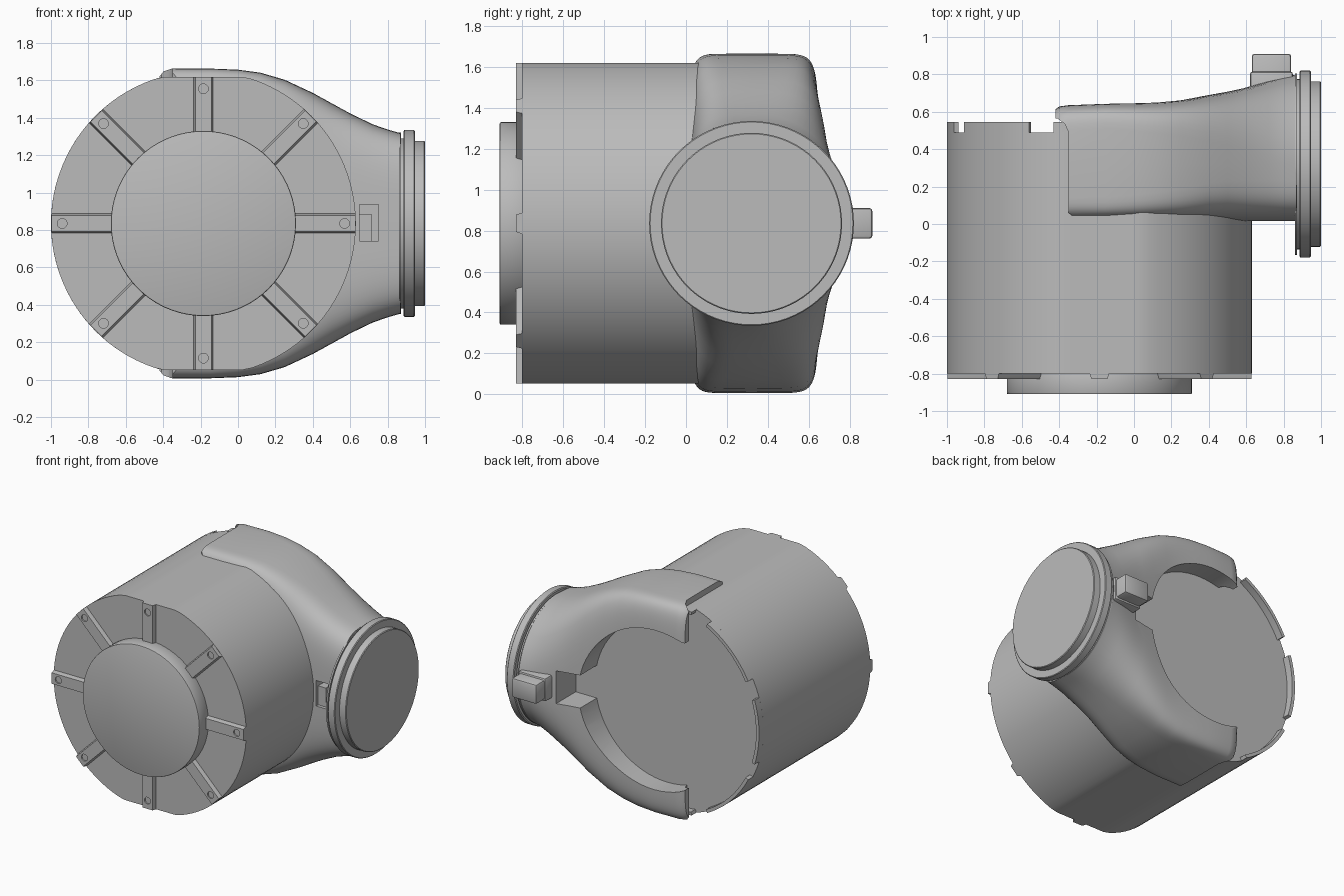
import bpy, bmesh
from math import sin, cos, pi, radians, copysign

if "Cube" in bpy.data.objects:
    bpy.data.objects.remove(bpy.data.objects["Cube"])

grey = bpy.data.materials.new("plain_grey")
grey.use_nodes = True
grey.diffuse_color = (0.5, 0.5, 0.5, 1)
grey.node_tree.nodes["Principled BSDF"].inputs["Base Color"].default_value = (0.5, 0.5, 0.5, 1)

CX, CZ = -0.185, 0.835      # drum axis
R, FLAT = 0.815, 0.783      # drum radius and flattened half height
OY = 0.32                   # outlet axis


def loft(name, rings, bevel=0, angle=35):
    """Skin a list of equal point rings and close both ends."""
    bm = bmesh.new()
    loops = [[bm.verts.new(p) for p in ring] for ring in rings]
    for a, b in zip(loops, loops[1:]):
        for i in range(len(a)):
            j = (i + 1) % len(a)
            bm.faces.new((a[i], a[j], b[j], b[i]))
    bm.faces.new(loops[0][::-1])
    bm.faces.new(loops[-1])
    bmesh.ops.recalc_face_normals(bm, faces=bm.faces)
    mesh = bpy.data.meshes.new(name)
    bm.to_mesh(mesh)
    bm.free()
    obj = bpy.data.objects.new(name, mesh)
    bpy.context.collection.objects.link(obj)
    mesh.materials.append(grey)
    bpy.ops.object.select_all(action='DESELECT')
    bpy.context.view_layer.objects.active = obj
    obj.select_set(True)
    if bevel:
        mod = obj.modifiers.new("soft_edges", 'BEVEL')
        mod.width, mod.segments, mod.limit_method = bevel, 2, 'ANGLE'
        mod.angle_limit = radians(40)
        bpy.ops.object.modifier_apply(modifier=mod.name)
    bpy.ops.object.shade_smooth_by_angle(angle=radians(angle))
    return obj


def prism(name, pts, axis, lo, hi, bevel=0):
    """Extrude a flat outline along an axis."""
    place = {'x': lambda u, v, d: (d, u, v),
             'y': lambda u, v, d: (u, d, v),
             'z': lambda u, v, d: (u, v, d)}[axis]
    return loft(name, [[place(u, v, d) for u, v in pts] for d in (lo, hi)], bevel)


def circle(u, v, r, n=64):
    return [(u + r * cos(2 * pi * i / n), v + r * sin(2 * pi * i / n)) for i in range(n)]


def box(u0, u1, v0, v1):
    return [(u0, v0), (u1, v0), (u1, v1), (u0, v1)]


def drum_point(r, a, limit=FLAT):
    return CX + r * cos(a), CZ + max(-limit, min(limit, r * sin(a)))


def cut(obj, cutter):
    mod = obj.modifiers.new("cut", 'BOOLEAN')
    mod.operation, mod.solver, mod.object = 'DIFFERENCE', 'EXACT', cutter
    bpy.ops.object.select_all(action='DESELECT')
    bpy.context.view_layer.objects.active = obj
    obj.select_set(True)
    bpy.ops.object.modifier_apply(modifier=mod.name)
    bpy.data.objects.remove(cutter)
    bpy.ops.object.shade_smooth_by_angle(angle=radians(35))


# Drum body and front cap
prism("drum", [drum_point(R, 2 * pi * i / 96) for i in range(96)], 'y', -0.80, 0.49)
prism("front_cap", circle(CX, CZ, 0.495, 72), 'y', -0.91, -0.79, 0.008)

# Radial ribs with screw holes, and the notched rear rim
for k in range(8):
    a = k * pi / 4
    c, s = cos(a), sin(a)
    upright = k in (2, 6)
    end = FLAT if upright else R - 0.003

    def rib_ring(half, y):
        pts = [(0.47, -half), (end, -half), (end, half), (0.47, half)]
        return [(CX + r * c - t * s, y, CZ + r * s + t * c) for r, t in pts]

    rib = loft("front_rib", [rib_ring(0.052, -0.79), rib_ring(0.052, -0.80),
                             rib_ring(0.042, -0.83)])
    hole_r = 0.72 if upright else 0.755
    cut(rib, prism("hole_cutter", circle(CX + hole_r * c, CZ + hole_r * s, 0.026, 20),
                   'y', -0.9, -0.82))

    span = [a + radians(-17.5 + 35 * i / 12) for i in range(13)]
    outline = [drum_point(R, t) for t in span]
    outline += [drum_point(R - 0.025, t, FLAT - 0.025) for t in reversed(span)]
    prism("rear_rim_tab", outline, 'y', 0.48, 0.545)

# Shroud: x, half height, back y, and roundness of the section
stations = [(-0.42, 0.805, 0.615, 9), (-0.40, 0.82, 0.63, 9), (-0.35, 0.829, 0.637, 9),
            (-0.15, 0.828, 0.645, 9), (0.0, 0.822, 0.648, 8), (0.12, 0.806, 0.652, 7),
            (0.25, 0.768, 0.663, 6), (0.4, 0.698, 0.69, 4.5), (0.5, 0.643, 0.708, 3.6),
            (0.6, 0.588, 0.73, 3), (0.72, 0.53, 0.765, 2.4), (0.80, 0.502, 0.785, 2.1),
            (0.87, 0.482, 0.80, 2)]


def section(x, h, back, n):
    ring = []
    for i in range(72):
        a = 2 * pi * i / 72
        c, s = cos(a), sin(a)
        e = n if c > 0 else max(n, 4)
        depth = back - OY if c > 0 else OY - 0.015
        ring.append((x, OY + depth * copysign(abs(c) ** (2 / e), c),
                     CZ + h * copysign(abs(s) ** (2 / e), s)))
    return ring


shroud = loft("shroud", [section(*st) for st in stations])

# Rear opening, latch slot, stepped arm ends and front window
cut(shroud, prism("opening_cutter", circle(CX, CZ, 0.61, 72), 'y', 0.485, 1.2))
cut(shroud, prism("slot_cutter", box(0.3, 0.59, 0.71, 0.96), 'y', 0.42, 1.2))
cut(shroud, prism("arm_end_cutter", [(-0.7, -0.2), (-0.29, -0.2), (-0.29, 0.012), (-0.35, 0.06),
                                     (-0.35, 0.49), (-0.37, 0.535), (-0.41, 0.565),
                                     (-0.7, 0.565)], 'z', -0.5, 2.2))
cut(shroud, prism("window_cutter", box(0.65, 0.75, 0.74, 0.935), 'y', -0.2, 0.12))
prism("window_catch", box(0.64, 0.715, 0.73, 0.885), 'y', 0.04, 0.14)

# Latch block behind the outlet
prism("latch_block", box(0.63, 0.84, 0.76, 0.91), 'y', 0.6, 0.91, 0.015)
prism("latch_base", box(0.62, 0.85, 0.745, 0.925), 'y', 0.6, 0.815, 0.015)

# Outlet: flange, neck, ring and end cover turned around one axis
profile = [(0.84, 0.47), (0.86, 0.485), (0.872, 0.485), (0.872, 0.455), (0.885, 0.455),
           (0.885, 0.493), (0.89, 0.5), (0.94, 0.5), (0.945, 0.495), (0.945, 0.442),
           (0.995, 0.442), (1.0, 0.437)]
profile[0] = (0.86, 0.47)
loft("outlet", [[(x, y, z) for y, z in circle(OY, CZ, r, 72)] for x, r in profile], 0, 30)
